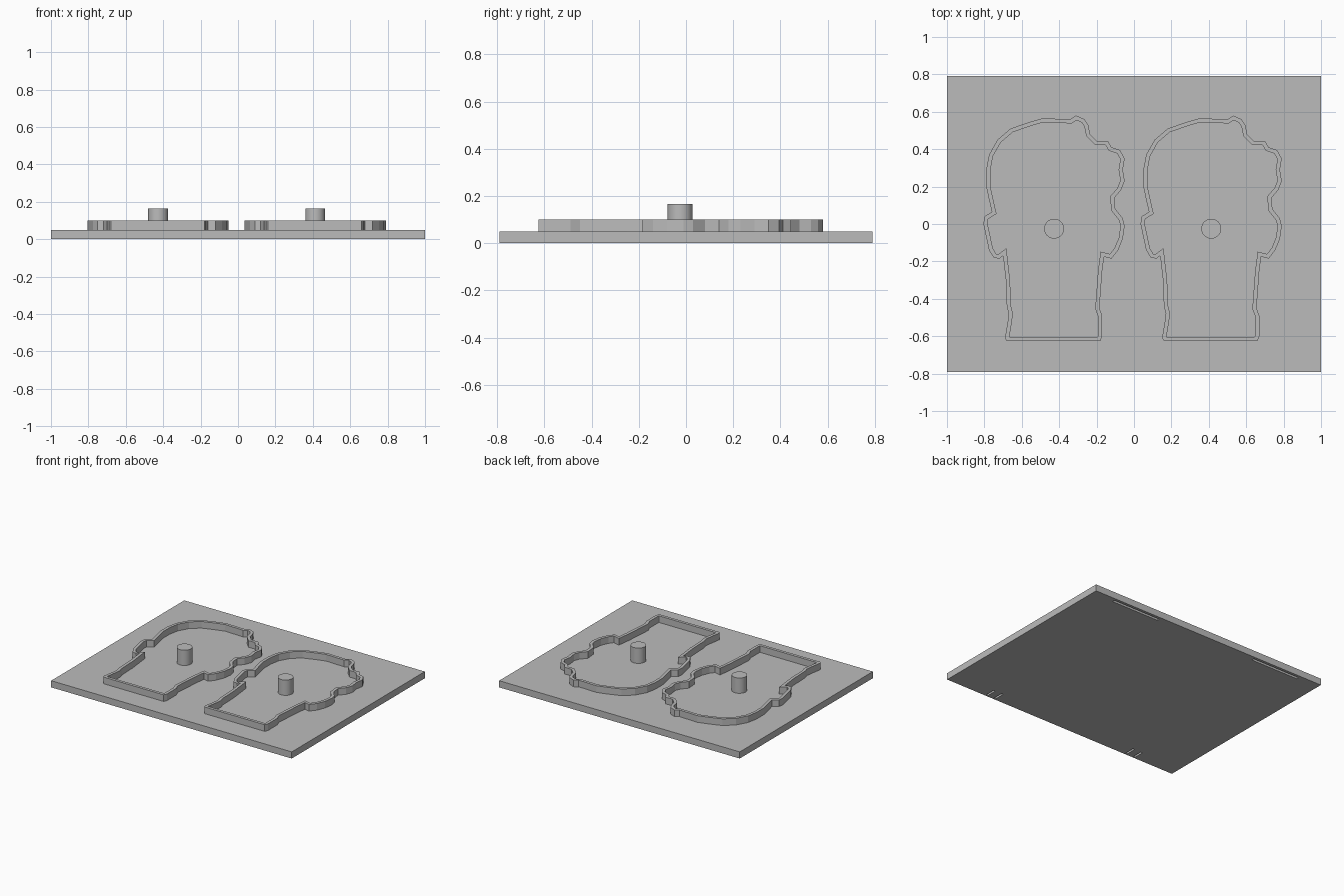
import bpy
import bmesh
from mathutils import Vector

cube = bpy.data.objects.get("Cube")
if cube:
    bpy.data.objects.remove(cube, do_unlink=True)

# Plain grey plastic
grey = bpy.data.materials.new("light grey")
grey.use_nodes = True
colour = (0.5, 0.5, 0.5, 1)
grey.diffuse_color = colour
grey.node_tree.nodes["Principled BSDF"].inputs["Base Color"].default_value = colour

BASE_TOP, WALL_TOP, PEG_TOP = 0.05, 0.1, 0.165
WALL = 0.022
SINK = 0.01


def make_object(name, bm, location=(0, 0, 0)):
    bmesh.ops.recalc_face_normals(bm, faces=bm.faces[:])
    mesh = bpy.data.meshes.new(name)
    bm.to_mesh(mesh)
    bm.free()
    mesh.materials.append(grey)
    obj = bpy.data.objects.new(name, mesh)
    obj.location = location
    bpy.context.scene.collection.objects.link(obj)
    return obj


def make_box(name, size, centre):
    bm = bmesh.new()
    bmesh.ops.create_cube(bm, size=1)
    bmesh.ops.scale(bm, vec=Vector(size), verts=bm.verts[:])
    return make_object(name, bm, centre)


# Base plate
base = make_box("base_plate", (2, 1.58, BASE_TOP), (0, 0, BASE_TOP / 2))

# Shallow slots in the underside: one long at the back, a short pair in front
slots = []
for x in (-0.62, 0.62):
    slots.append(make_box("back_slot_cutter", (0.4, 0.02, 0.03), (x, 0.76, 0)))
    for side in (-1, 1):
        slots.append(make_box("front_slot_cutter", (0.015, 0.08, 0.03),
                              (x + side * 0.035, -0.74, 0)))
for cutter in slots:
    cutter.hide_render = True
    cutter.hide_set(True)
    cutter.display_type = 'WIRE'
    cut = base.modifiers.new("slot", 'BOOLEAN')
    cut.operation = 'DIFFERENCE'
    cut.solver = 'EXACT'
    cut.object = cutter

# Outer edge of the raised outline: neck, left bulge, crown, right bulge, neck
outline = [
    (-.68, -.625), (-.69, -.61), (-.675, -.52), (-.67, -.48), (-.68, -.44),
    (-.685, -.3), (-.7, -.17), (-.72, -.185), (-.75, -.18), (-.775, -.14),
    (-.79, -.07), (-.805, 0), (-.8, .04), (-.76, .065), (-.775, .13),
    (-.79, .2), (-.79, .29), (-.775, .37), (-.73, .45), (-.66, .51),
    (-.56, .545), (-.49, .565), (-.34, .56), (-.31, .58), (-.265, .56),
    (-.245, .53), (-.235, .48), (-.2, .445), (-.14, .445), (-.12, .41),
    (-.075, .395), (-.05, .35), (-.06, .29), (-.05, .23), (-.07, .18),
    (-.105, .14), (-.1, .08), (-.06, .03), (-.05, -.01), (-.06, -.08),
    (-.085, -.14), (-.12, -.185), (-.16, -.175), (-.17, -.25),
    (-.185, -.45), (-.17, -.49), (-.17, -.6), (-.18, -.625),
]


def make_wall(name, shift):
    bm = bmesh.new()
    bottom = BASE_TOP - SINK
    face = bm.faces.new([bm.verts.new((x, y, bottom)) for x, y in outline])
    bm.normal_update()
    bmesh.ops.inset_region(bm, faces=[face], thickness=WALL,
                           use_boundary=True, use_even_offset=True)
    # Keep only the rim, then raise it
    bmesh.ops.delete(bm, geom=[face], context='FACES_ONLY')
    raised = bmesh.ops.extrude_face_region(bm, geom=bm.faces[:], use_keep_orig=True)
    verts = [g for g in raised["geom"] if isinstance(g, bmesh.types.BMVert)]
    bmesh.ops.translate(bm, verts=verts, vec=(0, 0, WALL_TOP - bottom))
    return make_object(name, bm, (shift, 0, 0))


def make_peg(name, x):
    bm = bmesh.new()
    height = PEG_TOP - BASE_TOP + SINK
    bmesh.ops.create_cone(bm, cap_ends=True, segments=48, radius1=0.053,
                          radius2=0.053, depth=height)
    peg = make_object(name, bm, (x, -0.025, PEG_TOP - height / 2))
    bpy.context.view_layer.objects.active = peg
    for obj in bpy.context.selected_objects:
        obj.select_set(False)
    peg.select_set(True)
    bpy.ops.object.shade_smooth_by_angle()
    return peg


# Two identical outlines, each with a central peg
for label, shift in (("right", 0), ("left", 0.84)):
    make_wall(label + "_outline_wall", shift)
    make_peg(label + "_peg", shift - 0.427)
